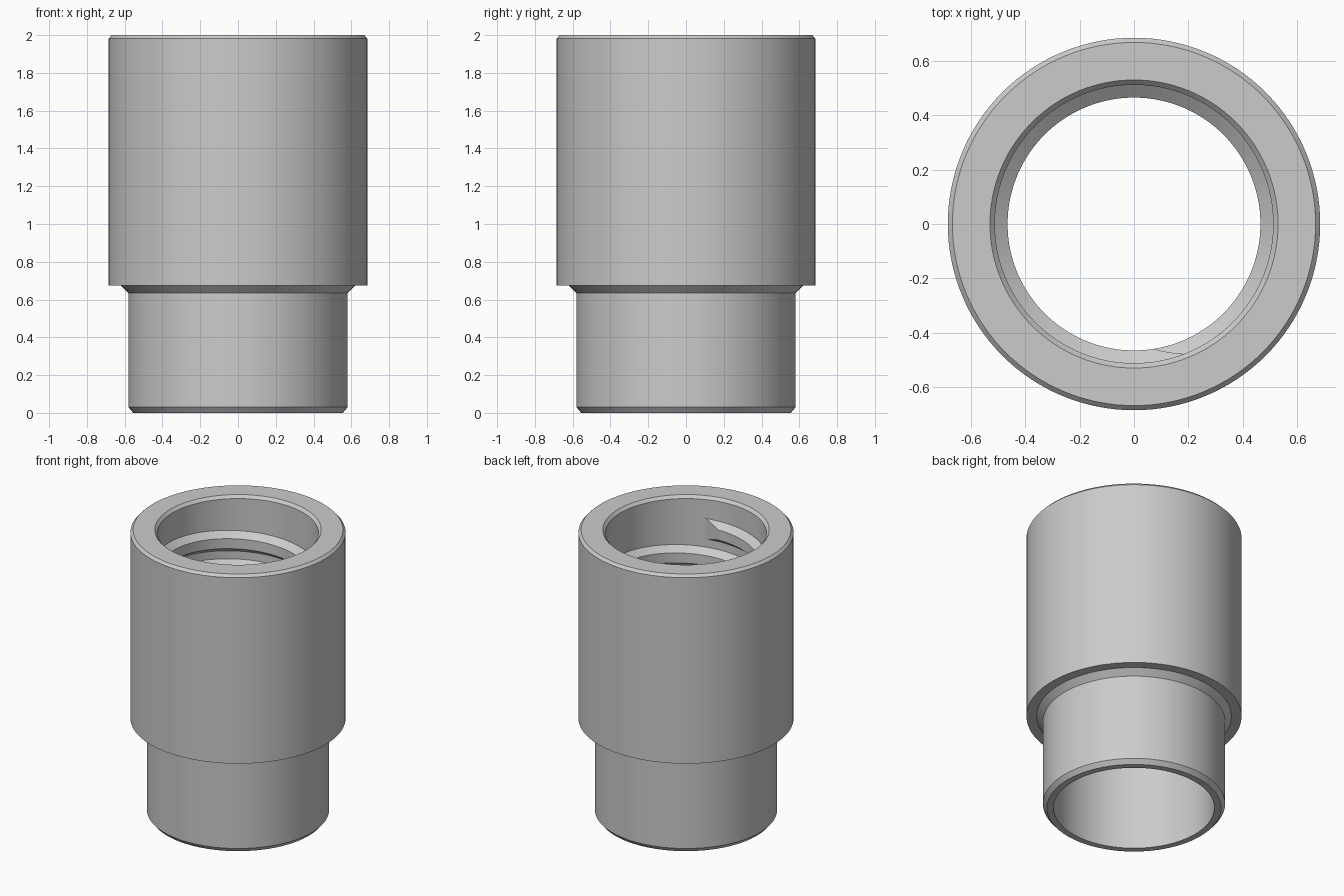
import bpy
import bmesh
from math import cos, sin, pi, radians

cube = bpy.data.objects.get("Cube")
if cube:
    bpy.data.objects.remove(cube, do_unlink=True)

# Material
grey = bpy.data.materials.new("plain_grey")
grey.use_nodes = True
grey.diffuse_color = (0.6, 0.6, 0.6, 1)
grey.node_tree.nodes["Principled BSDF"].inputs["Base Color"].default_value = (0.6, 0.6, 0.6, 1)


def make_object(name, bm):
    bmesh.ops.recalc_face_normals(bm, faces=bm.faces)
    mesh = bpy.data.meshes.new(name)
    bm.to_mesh(mesh)
    bm.free()
    mesh.materials.append(grey)
    obj = bpy.data.objects.new(name, mesh)
    bpy.context.collection.objects.link(obj)
    bpy.ops.object.select_all(action='DESELECT')
    obj.select_set(True)
    bpy.context.view_layer.objects.active = obj
    bpy.ops.object.shade_smooth_by_angle(angle=radians(25))
    return obj


def skin(bm, rings, closed):
    """Join neighbouring rings of vertices with quads."""
    count = len(rings[0])
    pairs = list(zip(rings, rings[1:]))
    if closed:
        pairs.append((rings[-1], rings[0]))
    for a, b in pairs:
        for i in range(count):
            j = (i + 1) % count
            bm.faces.new((a[i], a[j], b[j], b[i]))


SEGMENTS = 128
BORE = 0.512

# Sleeve: stepped and chamfered tube, closed profile of (radius, height)
profile = [(BORE, 0), (0.555, 0), (0.58, 0.03), (0.58, 0.635), (0.62, 0.675),
           (0.685, 0.675), (0.685, 1.982), (0.668, 2), (0.53, 2), (BORE, 1.98)]
bm = bmesh.new()
rings = []
for s in range(SEGMENTS):
    a = 2 * pi * s / SEGMENTS
    rings.append([bm.verts.new((r * cos(a), r * sin(a), z)) for r, z in profile])
skin(bm, rings, closed=True)
make_object("threaded_sleeve", bm)

# Internal thread: right-handed trapezoid ridge, fading into the bore at both ends
PITCH, TURNS, DEPTH = 0.2, 5, 0.047
TOP_ANGLE, TOP_Z = radians(291), 1.775
FADE = radians(12)
ROOT_HALF, FLANK = 0.075, 0.04
steps = TURNS * 120
bm = bmesh.new()
rings = []
for s in range(steps + 1):
    travel = 2 * pi * TURNS * s / steps
    a = TOP_ANGLE - travel
    z = TOP_Z - PITCH * travel / (2 * pi)
    rise = min(1, travel / FADE, (2 * pi * TURNS - travel) / FADE)
    crest, half = BORE - DEPTH * rise, ROOT_HALF - FLANK * rise
    section = [(BORE + 0.004, ROOT_HALF), (crest, half),
               (crest, -half), (BORE + 0.004, -ROOT_HALF)]
    rings.append([bm.verts.new((r * cos(a), r * sin(a), z + h)) for r, h in section])
skin(bm, rings, closed=False)
for end in (rings[0], rings[-1]):
    bm.faces.new(end)
make_object("internal_thread", bm)
